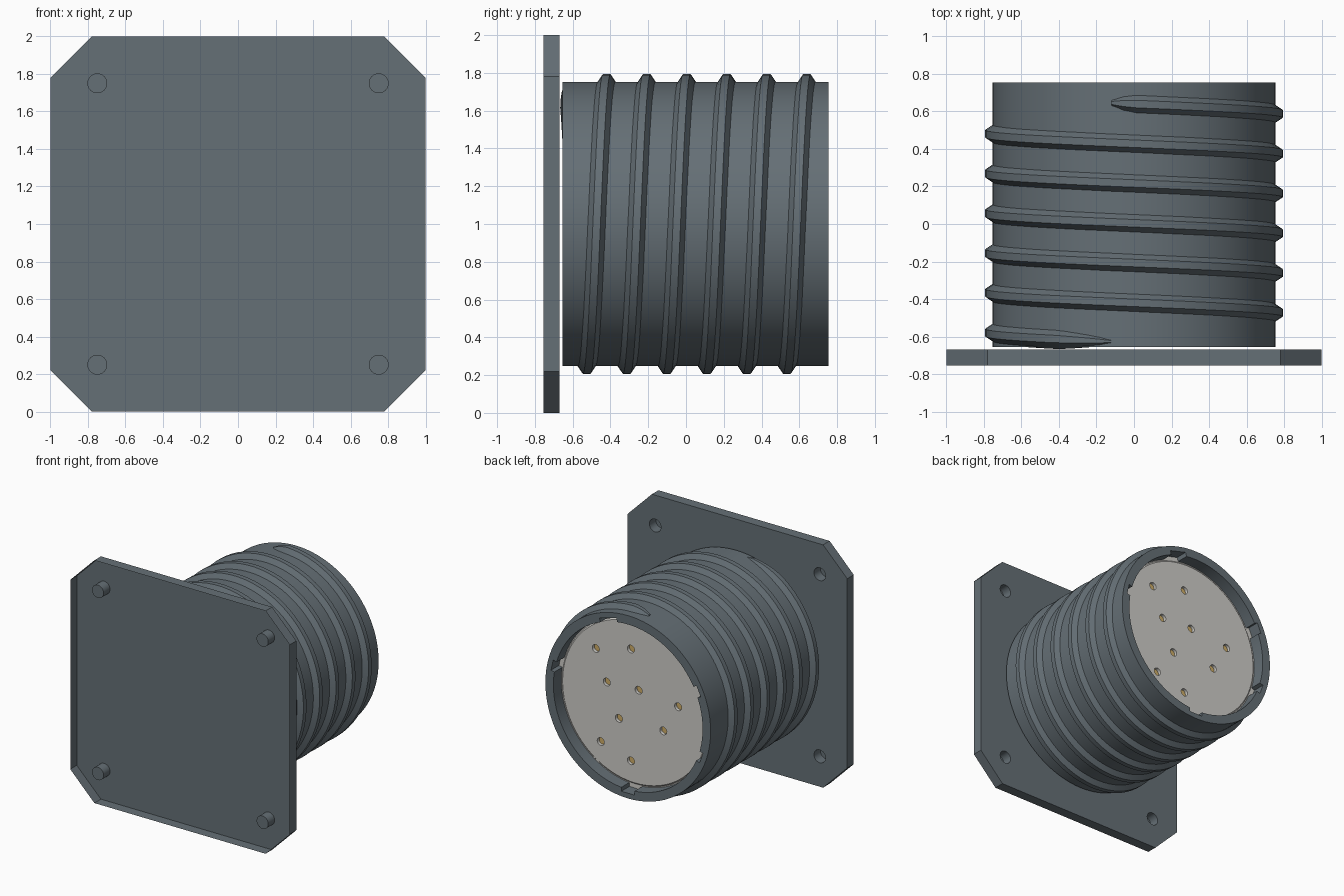
import bpy, bmesh
from math import sin, cos, pi, radians
from mathutils import Matrix, Vector

if "Cube" in bpy.data.objects:
    bpy.data.objects.remove(bpy.data.objects["Cube"], do_unlink=True)

AXIS_Z = 1.0      # height of the barrel axis
PLATE_BACK = -0.67
FRONT = -0.755


def material(name, rgb, metallic=0.0):
    m = bpy.data.materials.new(name)
    m.use_nodes = True
    m.diffuse_color = (*rgb, 1)
    bsdf = m.node_tree.nodes["Principled BSDF"]
    bsdf.inputs["Base Color"].default_value = (*rgb, 1)
    bsdf.inputs["Metallic"].default_value = metallic
    bsdf.inputs["Roughness"].default_value = 0.5
    return m


slate = material("slate_metal", (0.13, 0.16, 0.18))
ivory = material("ivory_insulator", (0.62, 0.61, 0.58))
gold = material("gold_contact", (0.62, 0.42, 0.14))


def make(name, bm, mat, recalc=True):
    if recalc:
        bmesh.ops.recalc_face_normals(bm, faces=bm.faces[:])
    mesh = bpy.data.meshes.new(name)
    bm.to_mesh(mesh)
    bm.free()
    ob = bpy.data.objects.new(name, mesh)
    bpy.context.collection.objects.link(ob)
    if mat:
        mesh.materials.append(mat)
    return ob


def activate(ob):
    bpy.ops.object.select_all(action='DESELECT')
    ob.select_set(True)
    bpy.context.view_layer.objects.active = ob


def smooth(ob, angle=30):
    activate(ob)
    bpy.ops.object.shade_smooth_by_angle(angle=radians(angle))


def lathe(name, profile, mat, steps=96):
    """Revolve (radius, y) points around the barrel axis."""
    bm = bmesh.new()
    vs = [bm.verts.new((r, y, AXIS_Z)) for r, y in profile]
    es = [bm.edges.new(pair) for pair in zip(vs, vs[1:])]
    bmesh.ops.spin(bm, geom=vs + es, cent=(0, 0, AXIS_Z), axis=(0, 1, 0),
                   angle=2 * pi, steps=steps, use_duplicate=False)
    bmesh.ops.remove_doubles(bm, verts=bm.verts[:], dist=1e-4)
    return make(name, bm, mat)


def add_rod(bm, x, z, r, y0, y1, segments=24):
    """Cylinder along y, centred on (x, z)."""
    place = Matrix.Translation((x, (y0 + y1) / 2, z)) @ Matrix.Rotation(pi / 2, 4, 'X')
    bmesh.ops.create_cone(bm, cap_ends=True, segments=segments, radius1=r,
                          radius2=r, depth=y1 - y0, matrix=place)


def cut(ob, bm):
    """Subtract a bmesh from an object, leaving no helper behind."""
    cutter = make("cutter", bm, None)
    cutter.hide_render = True
    mod = ob.modifiers.new("cut", 'BOOLEAN')
    mod.operation, mod.solver, mod.object = 'DIFFERENCE', 'EXACT', cutter
    activate(ob)
    bpy.ops.object.modifier_apply(modifier=mod.name)
    bpy.data.objects.remove(cutter, do_unlink=True)


# Mounting plate: chamfered square shell, open at the front
c = 0.78
outline = [(-c, -1), (c, -1), (1, -c), (1, c), (c, 1), (-c, 1), (-1, c), (-1, -c)]
bm = bmesh.new()
face = bm.faces.new([bm.verts.new((x, FRONT, z + AXIS_Z)) for x, z in outline])
ext = bmesh.ops.extrude_face_region(bm, geom=[face], use_keep_orig=True)
bmesh.ops.translate(bm, vec=(0, PLATE_BACK - FRONT, 0),
                    verts=[v for v in ext["geom"] if isinstance(v, bmesh.types.BMVert)])
plate = make("mounting_plate", bm, slate)

# Blind mounting holes, opening to the rear
bm = bmesh.new()
for sx in (-1, 1):
    for sz in (-1, 1):
        add_rod(bm, sx * 0.75, AXIS_Z + sz * 0.75, 0.053, FRONT + 0.002, -0.6, 32)
cut(plate, bm)
bm = bmesh.new()
bm.from_mesh(plate.data)
front = [f for f in bm.faces if all(v.co.y < FRONT + 0.001 for v in f.verts)]
bmesh.ops.delete(bm, geom=front, context='FACES')
bm.to_mesh(plate.data)
bm.free()
smooth(plate)

# Barrel shell with a recessed rear opening
barrel = lathe("barrel", [(0, -0.655), (0.753, -0.655), (0.753, 0.755),
                          (0.68, 0.755), (0.68, 0.5), (0, 0.5)], slate)

# Keyways in the inner lip: (angle, width)
bm = bmesh.new()
for deg, width in ((75, 0.16), (155, 0.09), (200, 0.09), (-90, 0.12), (13, 0.09)):
    turn = Matrix.Rotation(-radians(deg), 4, 'Y')
    place = (Matrix.Translation((0, 0.75, AXIS_Z)) @ turn
             @ Matrix.Translation((0.66, 0, 0)) @ Matrix.Diagonal((0.1, 0.2, width, 1)))
    bmesh.ops.create_cube(bm, size=1, matrix=place)
cut(barrel, bm)
smooth(barrel)

# Helical thread with tapered ends
TURNS, PER_TURN, PITCH, START = 6, 72, 0.212, -0.16
section = [(-0.054, 0.742), (-0.02, 0.793), (0.02, 0.793), (0.054, 0.742)]
bm = bmesh.new()
rings = []
total = TURNS * PER_TURN
for i in range(total + 1):
    a = START + 2 * pi * i / PER_TURN
    run_in = min(1, (i + 0.3) / 2)
    run_out = min(1, (total - i + 0.3) / 5)
    k = min(run_in, run_out) ** 0.5
    y = 0.64 - PITCH * a / (2 * pi)
    ring = []
    for dy, r in section:
        rr = 0.742 + (r - 0.742) * k
        ring.append(bm.verts.new((rr * sin(a), y + dy * k, AXIS_Z + rr * cos(a))))
    rings.append(ring)
n = len(section)
for p, q in zip(rings, rings[1:]):
    for j in range(n):
        bm.faces.new((p[j], p[(j + 1) % n], q[(j + 1) % n], q[j]))
bm.faces.new(rings[0])
bm.faces.new(rings[-1])
smooth(make("barrel_thread", bm, slate))

# Insulating insert with a softened rim
SEAT = 0.66
insert = lathe("contact_insert", [(0, 0.51), (0.71, 0.51), (0.71, SEAT - 0.008),
                                  (0.672, SEAT - 0.008), (0.662, SEAT), (0, SEAT)], ivory)

# Sockets and their gold contacts
sockets = [(0.36, 0.35), (0.04, 0.43), (0.26, 0.10), (-0.03, 0.11), (-0.39, 0.07),
           (0.15, -0.17), (-0.255, -0.165), (0.315, -0.405), (0.04, -0.49)]
bm = bmesh.new()
for x, z in sockets:
    add_rod(bm, x, AXIS_Z + z, 0.032, 0.58, 0.75)
cut(insert, bm)
smooth(insert)

bm = bmesh.new()
for x, z in sockets:
    add_rod(bm, x, AXIS_Z + z, 0.031, 0.56, SEAT - 0.025)
smooth(make("socket_contacts", bm, gold))
